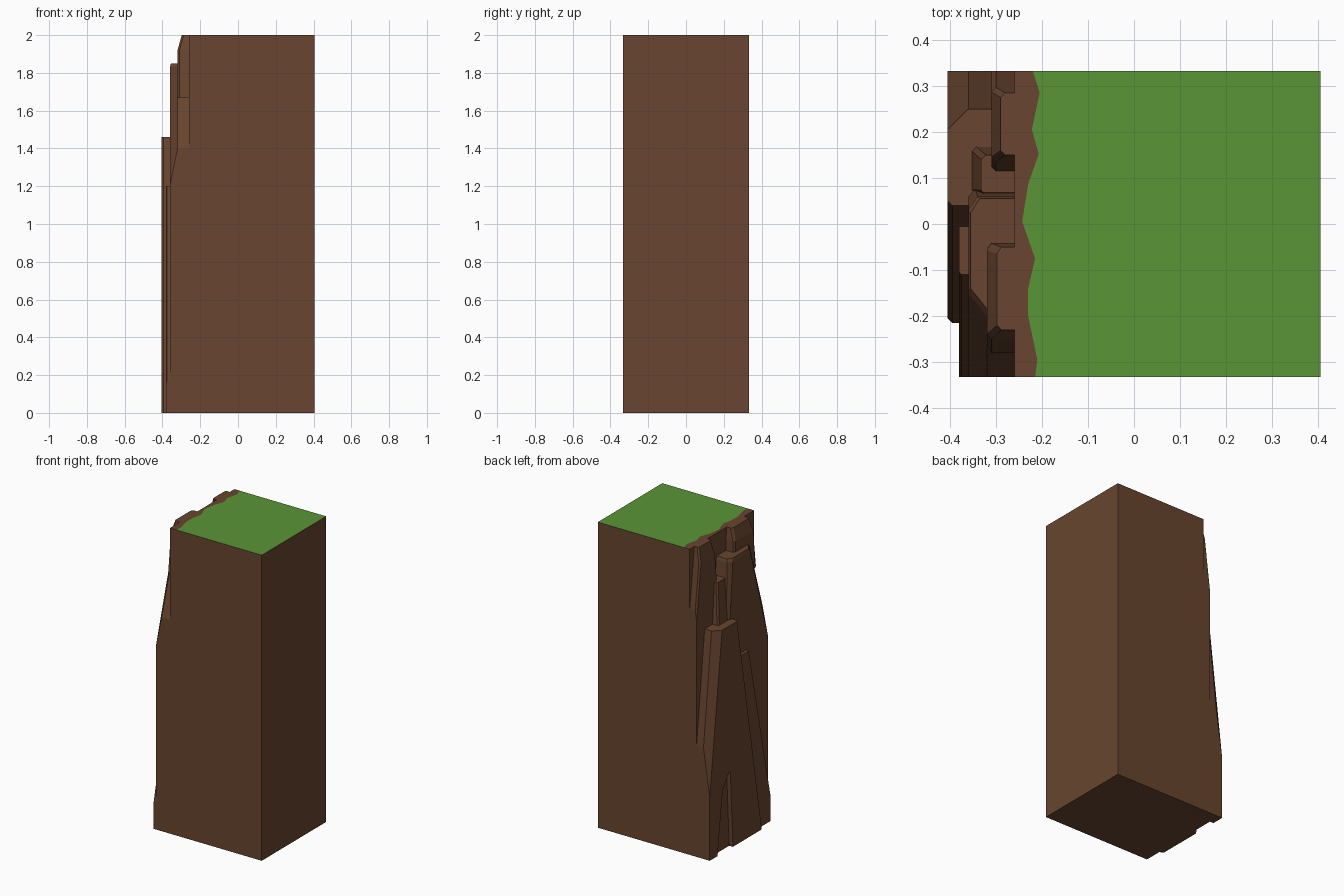
import bpy, bmesh

cube = bpy.data.objects.get("Cube")
if cube:
    bpy.data.objects.remove(cube, do_unlink=True)

HALF_Y = 0.333   # half depth of the block
RIM = -0.26      # plane the rock slabs grow out of
EAST = 0.405     # flat side


def material(name, rgb):
    m = bpy.data.materials.new(name)
    m.use_nodes = True
    m.diffuse_color = (*rgb, 1)
    bsdf = m.node_tree.nodes["Principled BSDF"]
    bsdf.inputs["Base Color"].default_value = (*rgb, 1)
    bsdf.inputs["Roughness"].default_value = 1.0
    return m


earth = material("earth_brown", (0.138, 0.060, 0.029))
grass = material("grass_green", (0.102, 0.300, 0.038))


def loft(name, rings, clip=False, grassy=False):
    """Solid through stacked outlines: [(z, [(x, y), ...]), ...]."""
    bm = bmesh.new()
    loops = [[bm.verts.new((x, y, z)) for x, y in pts] for z, pts in rings]
    n = len(loops[0])
    for lo, hi in zip(loops, loops[1:]):
        for i in range(n):
            j = (i + 1) % n
            bm.faces.new((lo[i], lo[j], hi[j], hi[i]))
    bm.faces.new(loops[0])
    bm.faces.new(loops[-1])
    if clip:  # trim flush with the front and back of the block
        for side in (-1, 1):
            bmesh.ops.bisect_plane(
                bm, geom=bm.verts[:] + bm.edges[:] + bm.faces[:],
                plane_co=(0, side * HALF_Y, 0), plane_no=(0, side, 0), clear_outer=True)
            bmesh.ops.holes_fill(bm, edges=[e for e in bm.edges if e.is_boundary], sides=0)
    bmesh.ops.recalc_face_normals(bm, faces=bm.faces[:])
    if grassy:
        for f in bm.faces:
            f.material_index = int(f.normal.z > 0.9)
    mesh = bpy.data.meshes.new(name)
    bm.to_mesh(mesh)
    bm.free()
    mesh.materials.append(earth)
    if grassy:
        mesh.materials.append(grass)
    ob = bpy.data.objects.new(name, mesh)
    bpy.context.collection.objects.link(ob)
    return ob


# Main block with a jagged border between the turf and the bare rim
border = [(-0.215, -HALF_Y), (-0.21, -0.295), (-0.23, -0.2), (-0.23, -0.14),
          (-0.215, -0.075), (-0.243, 0.005), (-0.23, 0.087), (-0.207, 0.152),
          (-0.222, 0.205), (-0.205, 0.285), (-0.22, HALF_Y)]
turf = border + [(EAST, HALF_Y), (EAST, -HALF_Y)]
rim = border + [(RIM, HALF_Y), (RIM, -HALF_Y)]
loft("grass_block", [(0, turf), (2, turf)], grassy=True)
loft("bare_rim", [(0, rim), (2, rim)])


def ring(z, x, back, front, cut_b=(0, 0), cut_f=(0, 0)):
    """Slab outline at height z, with its two outer corners cut by (dx, dy)."""
    return z, [(RIM, back), (x + cut_b[0], back), (x, back - cut_b[1]),
               (x, front + cut_f[1]), (x + cut_f[0], front), (RIM, front)]


# Upper slabs under the rim
loft("upper_back_slab", [
    ring(0.6, -0.31, 0.46, -0.02, (0.01, 0.01), (0.01, 0.01)),
    ring(1.9, -0.31, 0.297, 0.135, (0.01, 0.01), (0.01, 0.01)),
    ring(2.0, -0.29, 0.285, 0.15, (0.01, 0.01), (0.01, 0.01))], clip=True)
loft("upper_front_slab", [
    ring(1.67, -0.32, -0.04, -0.28, (0.01, 0.01), (0.01, 0.02)),
    ring(1.92, -0.32, -0.042, -0.25, (0.01, 0.015), (0.01, 0.01)),
    ring(2.0, -0.298, -0.05, -0.23, (0.01, 0.015), (0.01, 0.01))], clip=True)

# Middle slabs
loft("middle_slab", [
    ring(0.0, -0.36, 0.16, -0.395, (0.01, 0.01), (0.04, 0.06)),
    ring(1.2, -0.36, 0.09, -0.395, (0.01, 0.01), (0.04, 0.06)),
    ring(1.83, -0.36, 0.06, -0.2, (0.02, 0.03), (0.04, 0.05)),
    ring(1.85, -0.355, 0.055, -0.19, (0.02, 0.03), (0.04, 0.05))], clip=True)
loft("small_spur", [
    ring(1.35, -0.36, 0.175, 0.055, (0.01, 0.01), (0.02, 0.02)),
    ring(1.73, -0.332, 0.15, 0.068, (0.01, 0.01), (0.005, 0.005))])

# Lower slabs
loft("lower_front_slab", [
    ring(0.0, -0.38, 0.1, -0.372, (0.005, 0.005), (0.005, 0.005)),
    ring(1.2, -0.38, 0.0, -0.11, (0.005, 0.005), (0.005, 0.005))], clip=True)
buttress = loft("lower_buttress", [
    ring(0.0, -0.405, 0.416, -0.215, (0.045, 0.032), (0.01, 0.01)),
    ring(1.46, -0.405, 0.25, 0.04, (0.045, 0.045), (0.01, 0.01))], clip=True)

# Cleft at the foot of the buttress
cutter = loft("cleft_cutter", [
    (-0.1, [(-0.5, 0.265), (-0.378, 0.265), (-0.378, 0.088), (-0.5, 0.088)]),
    (0.41, [(-0.5, 0.2), (-0.378, 0.2), (-0.378, 0.115), (-0.5, 0.115)]),
    (0.5, [(-0.5, 0.135), (-0.378, 0.135), (-0.378, 0.12), (-0.5, 0.12)])])
cutter.hide_render = True
cutter.hide_viewport = True
cut = buttress.modifiers.new("cleft", "BOOLEAN")
cut.operation = "DIFFERENCE"
cut.solver = "EXACT"
cut.object = cutter
